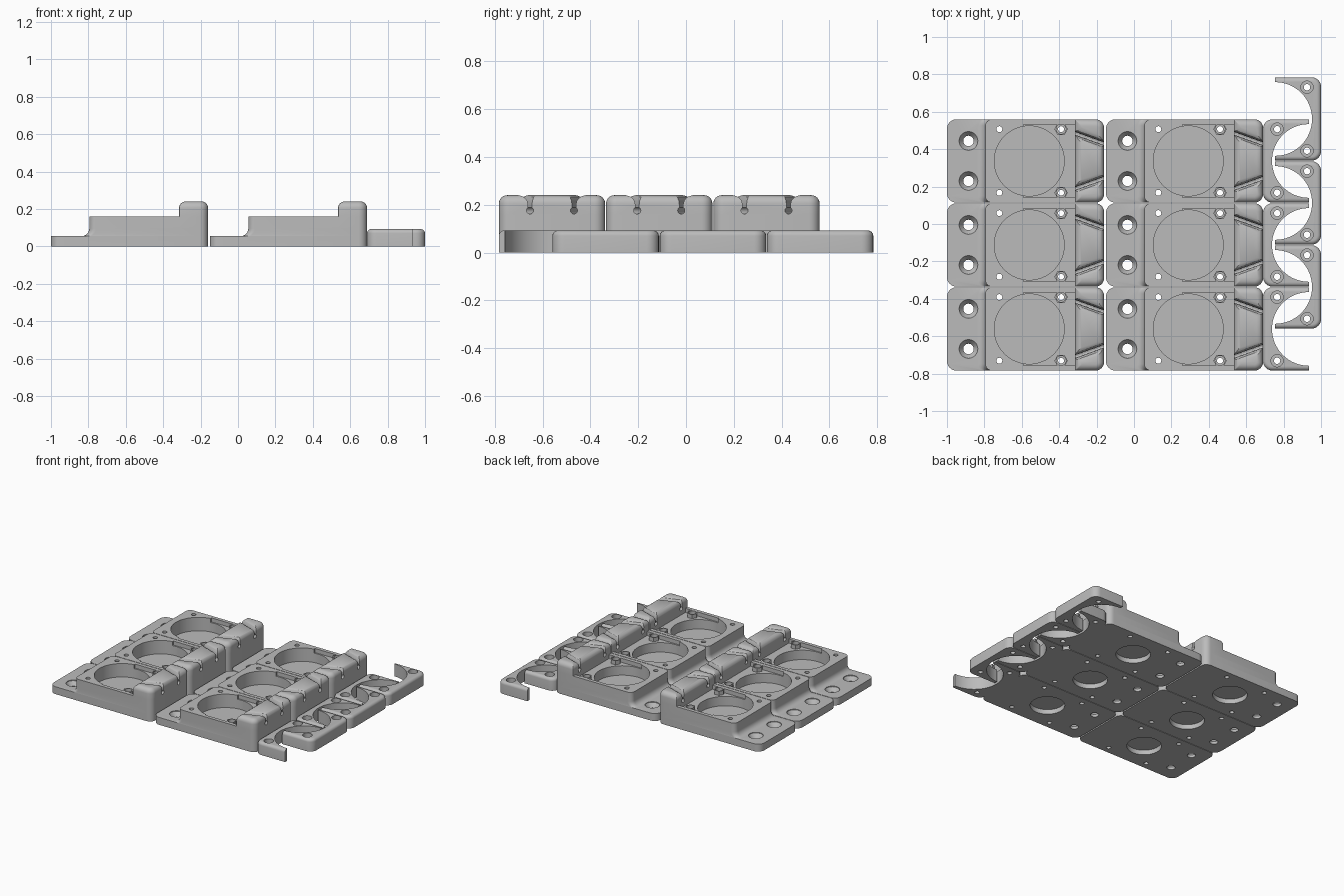
import bpy, bmesh, math
from math import pi, sin, cos

cube = bpy.data.objects.get("Cube")
if cube:
    bpy.data.objects.remove(cube, do_unlink=True)

HALF = 0.2225     # half width of every part in y
PITCH = 0.449     # row spacing

grey = bpy.data.materials.new("plain grey")
grey.use_nodes = True
grey.diffuse_color = (0.5, 0.5, 0.5, 1)
grey.node_tree.nodes["Principled BSDF"].inputs["Base Color"].default_value = (0.5, 0.5, 0.5, 1)


def loft(name, rings):
    """Closed solid through equal-sized rings of 3D points."""
    bm = bmesh.new()
    loops = [[bm.verts.new(p) for p in ring] for ring in rings]
    n = len(loops[0])
    for a, b in zip(loops, loops[1:]):
        for i in range(n):
            j = (i + 1) % n
            bm.faces.new((a[i], a[j], b[j], b[i]))
    bm.faces.new(loops[0][::-1])
    bm.faces.new(loops[-1])
    bmesh.ops.recalc_face_normals(bm, faces=bm.faces)
    mesh = bpy.data.meshes.new(name)
    bm.to_mesh(mesh)
    bm.free()
    mesh.materials.append(grey)
    obj = bpy.data.objects.new(name, mesh)
    bpy.context.collection.objects.link(obj)
    return obj


def outline(x0, x1, h, z, left, right, steps=7):
    """Rectangle ring with rounded left and right corners."""
    pts = []
    corners = [(x1, h, right, 0), (x0, h, left, 1), (x0, -h, left, 2), (x1, -h, right, 3)]
    for x, y, r, q in corners:
        cx = x - r if x == x1 else x + r
        cy = y - r if y > 0 else y + r
        for k in range(steps if r else 1):
            a = (q + k / (steps - 1)) * pi / 2
            pts.append((cx + r * cos(a), cy + r * sin(a), z))
    return pts


def disc(x, y, r, z, n=32):
    return [(x + r * cos(2 * pi * k / n), y + r * sin(2 * pi * k / n), z) for k in range(n)]


def drill(x, y, steps, n=32):
    """Turned cutter from (radius, height) pairs."""
    return loft("cutter", [disc(x, y, r, z, n) for r, z in steps])


def combine(target, other, operation):
    mod = target.modifiers.new("cut", 'BOOLEAN')
    mod.operation = operation
    mod.solver = 'EXACT'
    mod.object = other
    bpy.context.view_layer.update()
    graph = bpy.context.evaluated_depsgraph_get()
    mesh = bpy.data.meshes.new_from_object(target.evaluated_get(graph))
    target.modifiers.clear()
    target.data = mesh
    bpy.data.objects.remove(other, do_unlink=True)


def cut(target, other):
    combine(target, other, 'DIFFERENCE')


def finish(obj):
    bpy.ops.object.select_all(action='DESELECT')
    obj.select_set(True)
    bpy.context.view_layer.objects.active = obj
    bpy.ops.object.shade_smooth_by_angle(angle=math.radians(30))


def copy(obj, name, x, y, turn=0):
    new = bpy.data.objects.new(name, obj.data)
    new.location = (x, y, 0)
    new.rotation_euler.z = turn
    bpy.context.collection.objects.link(new)


def quarter(r, n=6):
    """(inset, drop) pairs of a rounded top edge, from side to top."""
    return [(r * (1 - cos(k / n * pi / 2)), r * (1 - sin(k / n * pi / 2))) for k in range(n + 1)]


# Mounting tray: flange, block with a concave foot, and rounded ridge
tray = loft("tray", [outline(-0.44, 0.40, HALF, z, 0.05, 0.045) for z in (0, 0.055)])
foot = [outline(-0.235 - 0.04 + 0.04 * sin(a), 0.40, HALF, 0.095 - 0.04 * cos(a), 0.035, 0.045)
        for a in [k / 6 * pi / 2 for k in range(7)]]
block = loft("block", [outline(-0.275, 0.40, HALF, 0.03, 0.035, 0.045)] + foot
             + [outline(-0.235, 0.40, HALF, 0.16, 0.035, 0.045)])
combine(tray, block, 'UNION')
ridge = loft("ridge", [outline(0.245, 0.40, HALF, 0.1, 0.004, 0.045)]
             + [outline(0.245 + d, 0.40 - d, HALF - d, 0.24 - e, 0.004, 0.045 - d)
                for d, e in quarter(0.035)])
combine(tray, ridge, 'UNION')

# Shallow recess beside the ridge, then round pocket and underside recess
cut(tray, loft("cutter", [outline(-0.03, 0.245, 0.196, z, 0, 0) for z in (0.13, 0.161)]))
for side in (1, -1):
    combine(tray, drill(0.17, side * 0.17, [(0.036, 0.1), (0.036, 0.16)], 6), 'UNION')
cut(tray, drill(0, 0, [(0.187, 0.06), (0.187, 0.3)], 64))
cut(tray, drill(0, 0, [(0.117, -0.1), (0.117, 0.035)], 48))

# Keyhole cable slots with flared tops, slanting through the ridge
half_slot = [(0.04, 0.26), (0.036, 0.24), (0.02, 0.232), (0.011, 0.217), (0.008, 0.2)]
bulb = [(0.015 * cos(a), 0.176 + 0.015 * sin(a)) for a in [pi / 3 - k / 10 * pi * 5 / 3 for k in range(11)]]
slot = half_slot + bulb + [(-y, z) for y, z in reversed(half_slot)]
for side in (1, -1):
    cut(tray, loft("cutter", [[(x, side * c + y, z) for y, z in slot]
                              for x, c in ((0.2, 0.164), (0.45, 0.074))]))
    # Corner screw holes and countersunk flange holes
    cut(tray, drill(-0.16, side * 0.17, [(0.016, -0.1), (0.016, 0.3)], 20))
    cut(tray, drill(0.17, side * 0.17, [(0.016, -0.1), (0.016, 0.135), (0.026, 0.135), (0.026, 0.2)], 20))
    cut(tray, drill(-0.325, side * 0.107, [(0.028, -0.1), (0.028, 0.02), (0.05, 0.05), (0.05, 0.2)]))
finish(tray)

# Retaining bracket: rounded block with a half-round bite
bracket = loft("bracket", [outline(-0.245, 0, HALF, 0, 0.05, 0)]
               + [outline(-0.245 + d, 0, HALF - d, 0.092 - e, 0.05 - d, 0) for d, e in quarter(0.022)])
cut(bracket, drill(0, 0, [(0.197, -0.1), (0.197, 0.2)], 64))
for side in (1, -1):
    cut(bracket, drill(-0.17, side * 0.17, [(0.017, -0.1), (0.017, 0.06), (0.033, 0.06), (0.033, 0.2)], 24))
finish(bracket)

# Lay out two columns of trays and two interlocking columns of brackets
for row in range(3):
    y = 0.337 - row * PITCH
    for col, x in enumerate((-0.56, 0.29)):
        copy(tray, f"tray_{col + 1}_{row + 1}", x, y)
    copy(bracket, f"inner_bracket_{row + 1}", 0.935, y)
    copy(bracket, f"outer_bracket_{row + 1}", 0.755, y + PITCH / 2, pi)
for pattern in (tray, bracket):
    bpy.data.objects.remove(pattern, do_unlink=True)
